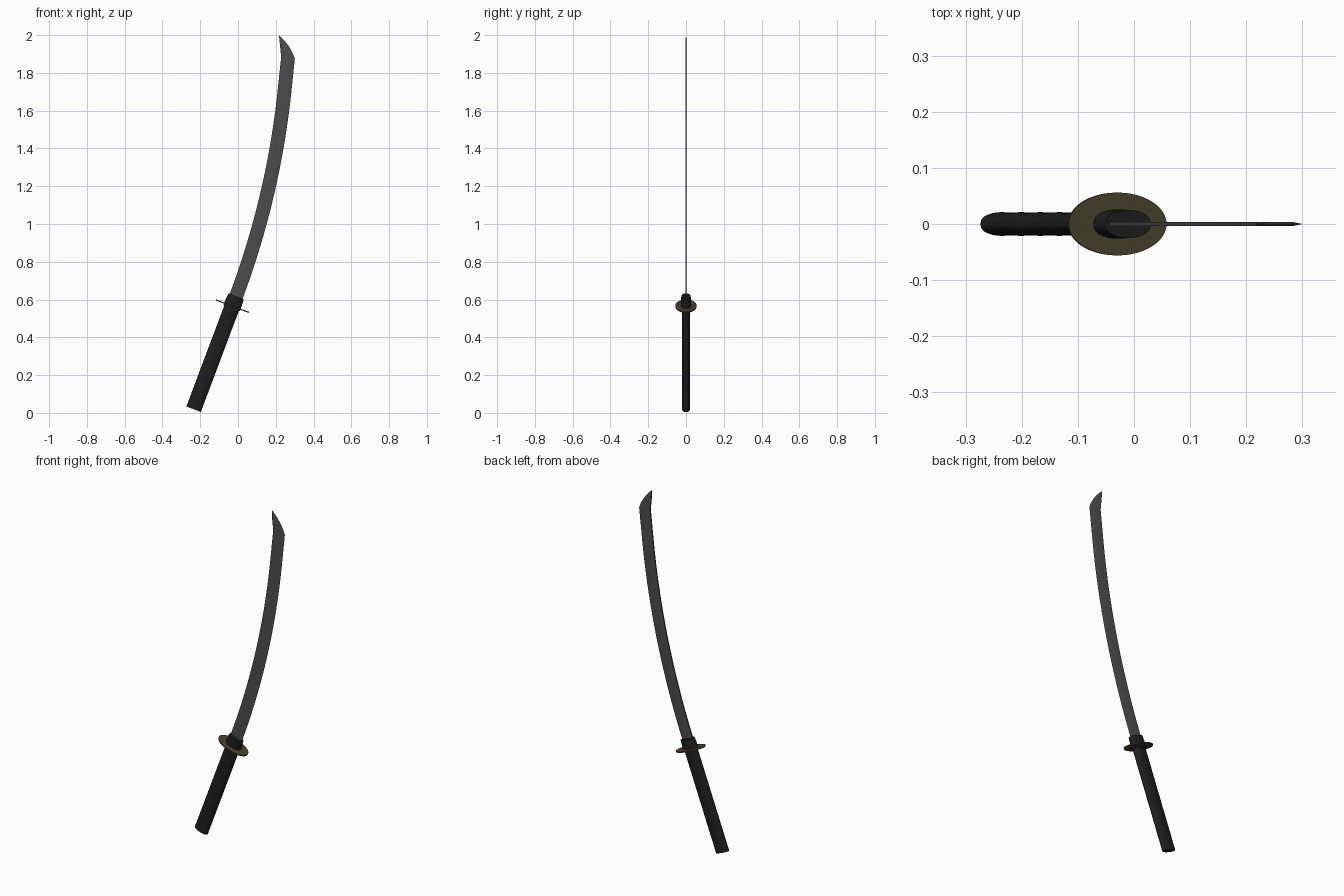
import bpy, bmesh, math
from mathutils import Matrix, Vector

if "Cube" in bpy.data.objects:
    bpy.data.objects.remove(bpy.data.objects["Cube"])

TILT = math.radians(20.6)
GUARD = Vector((-0.03, 0, 0.565))
FRAME = Matrix.Translation(GUARD) @ Matrix.Rotation(TILT, 4, 'Y')


def material(name, rgb):
    m = bpy.data.materials.new(name)
    m.diffuse_color = (*rgb, 1)
    m.use_nodes = True
    m.node_tree.nodes["Principled BSDF"].inputs["Base Color"].default_value = m.diffuse_color
    return m


STEEL = material("dark steel", (0.075, 0.075, 0.077))
BLACK = material("black wrap", (0.013, 0.013, 0.013))
BRONZE = material("dark bronze", (0.067, 0.056, 0.024))


def make_object(name, rings, mat, matrix=Matrix(), angle=35):
    """Bridge equal-sized rings of points into a closed solid."""
    bm = bmesh.new()
    loops = [[bm.verts.new(matrix @ Vector(p)) for p in ring] for ring in rings]
    n = len(loops[0])
    for a, b in zip(loops, loops[1:]):
        for i in range(n):
            j = (i + 1) % n
            bm.faces.new((a[i], a[j], b[j], b[i]))
    bm.faces.new(loops[0][::-1])
    bm.faces.new(loops[-1])
    bmesh.ops.remove_doubles(bm, verts=bm.verts, dist=1e-6)
    bmesh.ops.recalc_face_normals(bm, faces=bm.faces)
    mesh = bpy.data.meshes.new(name)
    bm.to_mesh(mesh)
    bm.free()
    mesh.materials.append(mat)
    ob = bpy.data.objects.new(name, mesh)
    bpy.context.collection.objects.link(ob)
    bpy.ops.object.select_all(action='DESELECT')
    ob.select_set(True)
    bpy.context.view_layer.objects.active = ob
    bpy.ops.object.shade_smooth_by_angle(angle=math.radians(angle))
    return ob


def oval(rx, ry, z, n=40, power=1.0):
    """Oval ring; power below 1 flattens the sides."""
    pts = []
    for i in range(n):
        t = 2 * math.pi * i / n
        c, s = math.cos(t), math.sin(t)
        pts.append((rx * c, ry * math.copysign(abs(s) ** power, s), z))
    return pts


# Handle: oval grip with faint wrap ripples
grip = []
for i in range(49):
    z = -0.583 + 0.583 * i / 48
    ripple = 0.0006 * math.cos(2 * math.pi * i / 8)
    grip.append(oval(0.041, 0.0205 + ripple, z, power=0.8))
make_object("handle", grip, BLACK, FRAME)

# Guard: thin oval disc
make_object("guard", [oval(0.093, 0.056, z, 48) for z in (-0.003, 0.003)], BRONZE, FRAME)

# Collar: oval sleeve on top of the guard
make_object("collar", [oval(rx, ry, z, power=0.85) for rx, ry, z in
            ((0.046, 0.026, -0.012), (0.046, 0.026, 0.02), (0.043, 0.025, 0.056))], BLACK, FRAME)

# Blade: centre line bends from the handle tilt towards upright
sections = []
z0, z1 = 0.59, 1.875
centre = Vector((-0.02, 0, z0))
steps = 28
ds = 1.325 / steps
for i in range(steps + 1):
    f = i / steps
    ang = TILT + (math.radians(6.0) - TILT) * min(1, f * 1.18)
    side = Vector((math.cos(ang), 0, -math.sin(ang)))
    w = 0.0365
    sections.append((centre - side * w, centre + side * w))
    centre = centre + Vector((math.sin(ang), 0, math.cos(ang))) * ds

# Tip: the cutting edge sweeps back to a point on the spine side
spine, edge = sections[-1]
tip = Vector((0.217, 0, 2.0))
belly = Vector((edge.x + 0.001, 0, 1.945))
for i in range(1, 9):
    t = i / 8
    e = edge * (1 - t) ** 2 + belly * 2 * t * (1 - t) * 0.5 + (edge + tip) * t * (1 - t) * 0.5 + tip * t * t
    sections.append((spine.lerp(tip, t), e))

rings = []
for s, e in sections:
    thick = 0.0035 * min(1, (e - s).length / 0.03)
    ridge = s.lerp(e, 0.75)
    y = Vector((0, thick, 0))
    rings.append([s - y, ridge - y, e, ridge + y, s + y])
make_object("blade", rings, STEEL, angle=20)
